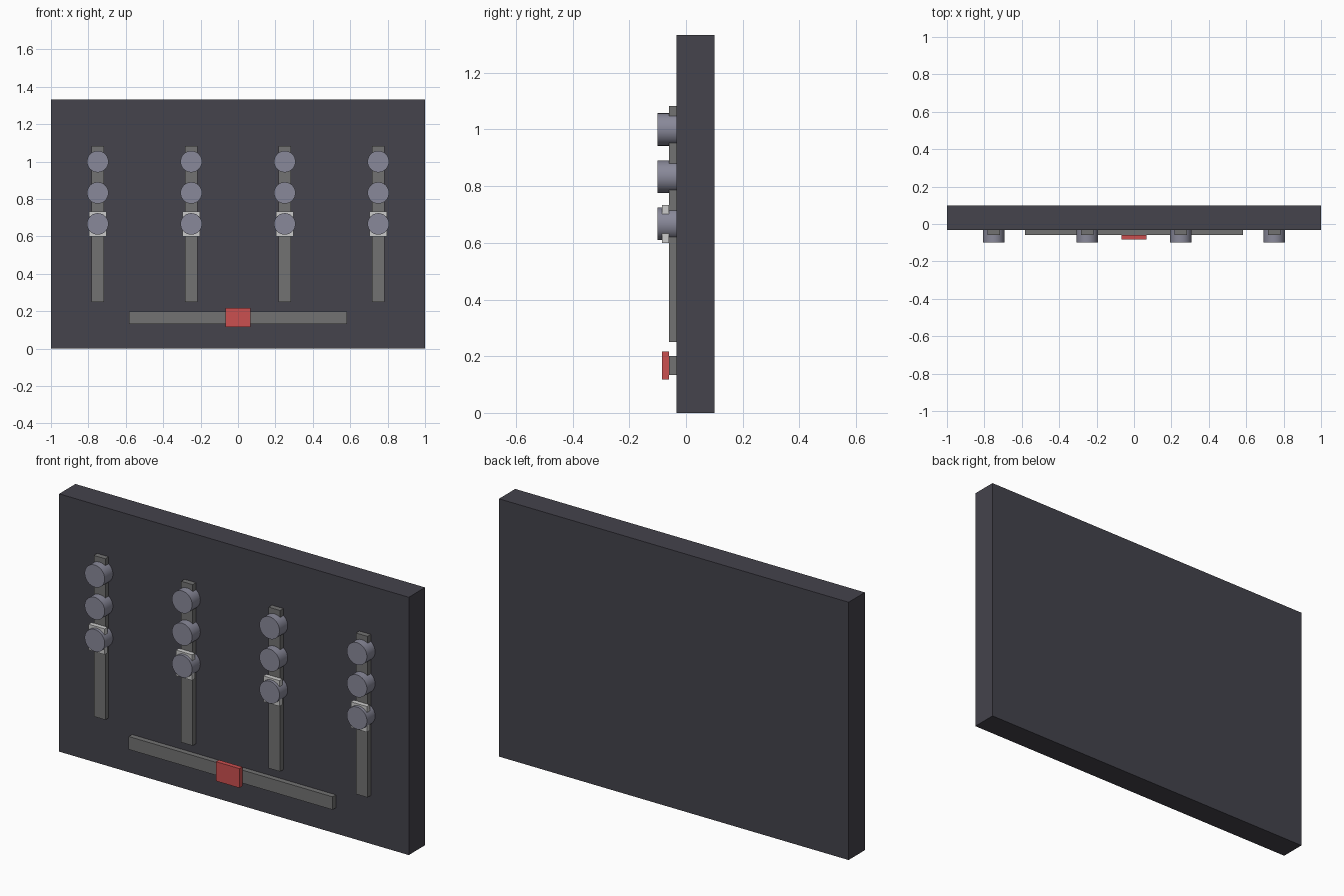
import bpy, math

if "Cube" in bpy.data.objects:
    bpy.data.objects.remove(bpy.data.objects["Cube"])


def material(name, rgb):
    m = bpy.data.materials.new(name)
    m.diffuse_color = (*rgb, 1)
    m.use_nodes = True
    m.node_tree.nodes["Principled BSDF"].inputs["Base Color"].default_value = m.diffuse_color
    return m


PANEL = material("dark_panel", (0.058, 0.056, 0.072))
TRACK = material("track_grey", (0.17, 0.17, 0.17))
KNOB = material("knob_grey", (0.25, 0.25, 0.32))
CAP = material("cap_light", (0.55, 0.55, 0.55))
RED = material("cap_red", (0.6, 0.08, 0.08))

FACE_Y = -0.033    # front of the panel
TRACK_Y = -0.06    # front of the slider tracks
CAP_Y = -0.084     # front of the slider caps
KNOB_Y = -0.1      # front of the knobs


def box(name, x, y, z, mat):
    """Box from (min, max) ranges on each axis."""
    centre = [sum(r) / 2 for r in (x, y, z)]
    bpy.ops.mesh.primitive_cube_add(size=1, location=centre)
    ob = bpy.context.object
    ob.name = name
    ob.scale = [r[1] - r[0] for r in (x, y, z)]
    bpy.ops.object.transform_apply(location=False, rotation=False, scale=True)
    ob.data.materials.append(mat)
    return ob


def knob(name, x, z):
    bpy.ops.mesh.primitive_cylinder_add(
        vertices=32, radius=0.0575, depth=FACE_Y - KNOB_Y,
        location=(x, (FACE_Y + KNOB_Y) / 2, z), rotation=(math.pi / 2, 0, 0))
    ob = bpy.context.object
    ob.name = name
    ob.data.materials.append(KNOB)
    bpy.ops.object.shade_smooth_by_angle(angle=math.radians(30))


# Main panel
box("panel", (-1, 1), (FACE_Y, 0.1), (0, 1.333), PANEL)

# Four channels: vertical track, slider cap and three knobs
for i, x in enumerate((-0.75, -0.25, 0.25, 0.75), 1):
    box(f"channel_track_{i}", (x - 0.033, x + 0.033), (TRACK_Y, FACE_Y), (0.25, 1.083), TRACK)
    box(f"channel_cap_{i}", (x - 0.046, x + 0.046), (CAP_Y, TRACK_Y), (0.6, 0.733), CAP)
    for j, z in enumerate((1.0, 0.833, 0.667), 1):
        knob(f"knob_{i}_{j}", x, z)

# Horizontal slider along the bottom
box("cross_track", (-0.583, 0.583), (TRACK_Y, FACE_Y), (0.133, 0.2), TRACK)
box("cross_cap", (-0.067, 0.067), (CAP_Y, TRACK_Y), (0.117, 0.217), RED)
